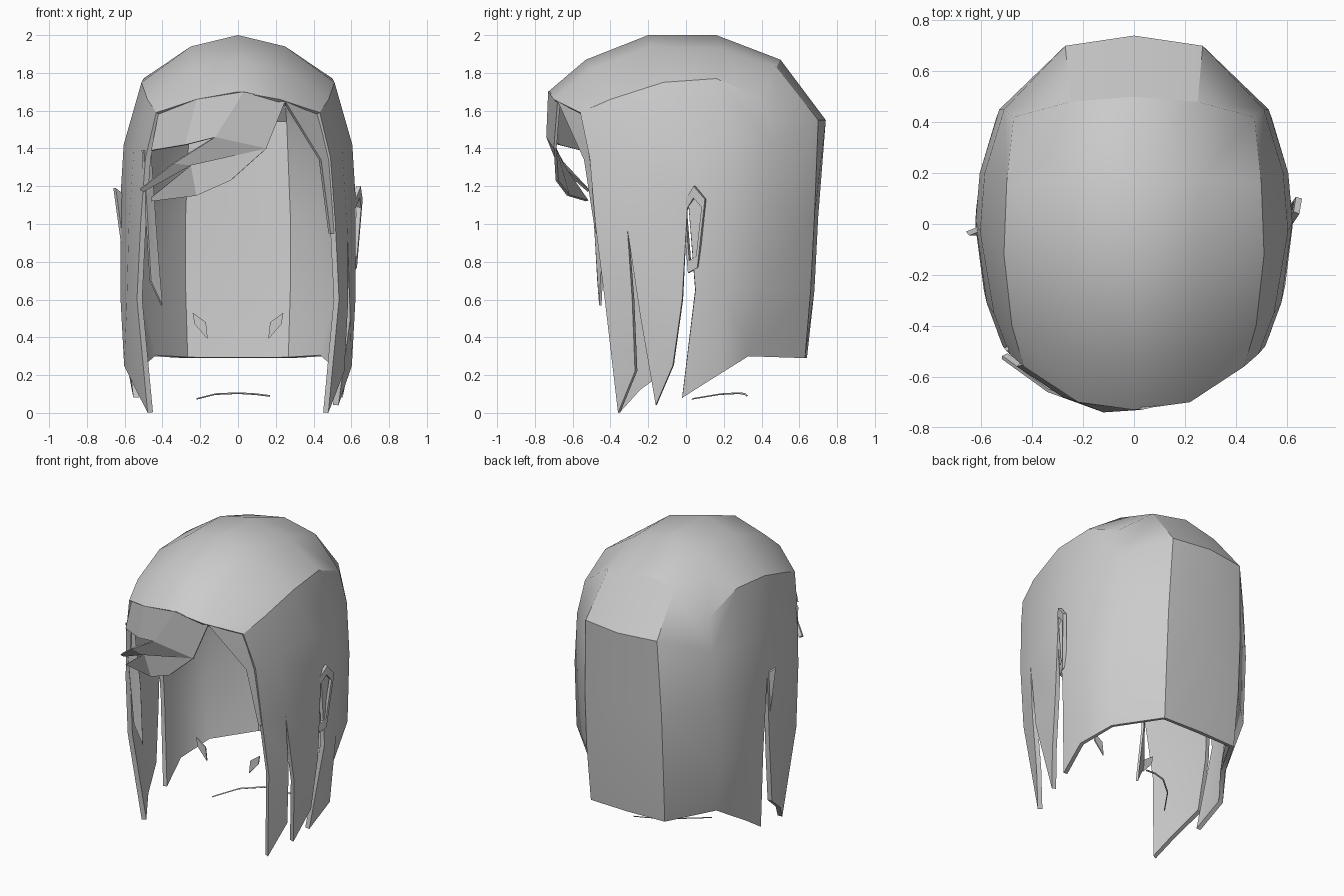
import bpy, bmesh
from math import pi
from mathutils import Vector

cube = bpy.data.objects.get("Cube")
if cube:
    bpy.data.objects.remove(cube, do_unlink=True)

grey = bpy.data.materials.new("hair_grey")
grey.use_nodes = True
grey.diffuse_color = (0.6, 0.6, 0.6, 1)
bsdf = next(n for n in grey.node_tree.nodes if n.type == 'BSDF_PRINCIPLED')
bsdf.inputs["Base Color"].default_value = (0.6, 0.6, 0.6, 1)


def build(name, grids, thickness, angle=30):
    """Skin each grid (a list of rows of points), weld, thicken inward, shade."""
    bm = bmesh.new()
    for grid in grids:
        rows = [[bm.verts.new(p) for p in row] for row in grid]
        for r, s in zip(rows, rows[1:]):
            for i in range(len(r) - 1):
                bm.faces.new((r[i], r[i + 1], s[i + 1], s[i]))
    bmesh.ops.remove_doubles(bm, verts=bm.verts, dist=0.002)
    bmesh.ops.recalc_face_normals(bm, faces=bm.faces)
    core = Vector((0, 0, 1))
    if sum(f.normal.dot(f.calc_center_median() - core) for f in bm.faces) < 0:
        bmesh.ops.reverse_faces(bm, faces=bm.faces)
    mesh = bpy.data.meshes.new(name)
    bm.to_mesh(mesh)
    bm.free()
    mesh.materials.append(grey)
    ob = bpy.data.objects.new(name, mesh)
    bpy.context.collection.objects.link(ob)
    bpy.ops.object.select_all(action='DESELECT')
    bpy.context.view_layer.objects.active = ob
    ob.select_set(True)
    if thickness:
        mod = ob.modifiers.new("thickness", 'SOLIDIFY')
        mod.thickness = thickness
        mod.offset = -1
        bpy.ops.object.modifier_apply(modifier=mod.name)
    bpy.ops.object.shade_smooth_by_angle(angle=angle * pi / 180)
    return ob


def flip(grid):
    return [[(-x, y, z) for x, y, z in row] for row in grid]


# Half-width of the hair at a height, narrowed toward front and back
WIDTHS = [(0, .53), (.3, .62), (1.1, .625), (1.43, .605), (1.6, .565), (1.77, .51), (2, .4)]


def side_point(y, z):
    for (z0, w0), (z1, w1) in zip(WIDTHS, WIDTHS[1:]):
        if z <= z1:
            w = w0 + (w1 - w0) * (z - z0) / (z1 - z0)
            break
    return (w * (1 - (y / 1.15) ** 2), y, z)


def side(columns):
    return [[side_point(*p) for p in col] for col in columns]


# Crown sections from fringe hem to nape: centre, middle, crease
edge = [side_point(*p) for p in
        [(-.56, 1.59), (-.40, 1.66), (-.12, 1.75), (.16, 1.77), (.42, 1.66), (.45, 1.44)]]
centre = [(0, -.73, 1.70), (0, -.53, 1.87), (0, -.2, 2), (0, .16, 2), (0, .5, 1.87), (0, .74, 1.55)]
middle = [(.22, -.70, 1.66), (.24, -.50, 1.82), (.25, -.18, 1.94), (.26, .18, 1.93),
          (.25, .48, 1.83), (.27, .70, 1.55)]
crown = [centre, middle, edge]

# Back panels hanging from the crown
nape = [[centre[5], (0, .70, 1.04), (0, .68, .65), (0, .64, .29)],
        [middle[5], (.29, .68, 1.04), (.29, .66, .65), (.28, .63, .29)],
        [edge[5]] + [side_point(*p) for p in [(.45, 1.1), (.41, .65)]] + [(.46, .33, .30)]]

# Side panels as columns of (y, z)
front_top = (-.48, 1.0)
notch = (-.31, .97)
slit = (.01, 1.14)
upper = side([[(-.56, 1.59), (-.51, 1.35), front_top],
              [(-.40, 1.66), (-.35, 1.4), notch],
              [(-.12, 1.75), (-.03, 1.42), slit],
              [(.16, 1.77), (.2, 1.43), (.2, 1.1)],
              [(.42, 1.66), (.45, 1.44), (.45, 1.1)]])
rear = side([[slit, (.05, .65), (-.02, .08)],
             [(.2, 1.1), (.2, .65), (.17, .2)],
             [(.45, 1.1), (.41, .65)] + [(.33, .30)]])
rear[2][2] = nape[2][3]
front_edge = [front_top, (-.43, .6), (-.36, 0)]
slit_edge = [slit, (-.02, .6), (-.07, .25)]
strand_front = side([front_edge, [notch, (-.285, .6), (-.27, .22)]])
strand_back = side([[notch, (-.24, .5), (-.16, .04)], slit_edge])
broad_strand = side([front_edge, [notch, (-.26, .55), (-.25, .12)], slit_edge])

shell = [crown, nape, upper, rear]
build("hair_shell", shell + [flip(g) for g in shell]
      + [strand_front, strand_back, flip(broad_strand)], .03)

# Fringe swept toward the model's right
a, b, c = (.03, -.73, 1.70), (-.12, -.74, 1.46), (.15, -.70, 1.40)
build("fringe_upper_lock", [[[(-.42, -.55, 1.59), (-.22, -.70, 1.66), a],
                             [(-.46, -.56, 1.39), (-.28, -.68, 1.42), b]]], .015, 15)
build("fringe_middle_lock", [[[a, b, (-.34, -.66, 1.32), (-.52, -.53, 1.18)],
                              [(.25, -.68, 1.65), c, (-.25, -.68, 1.31), (-.50, -.52, 1.17)]]], .015, 15)
build("fringe_lower_lock", [[[c, (-.25, -.66, 1.31), (-.46, -.56, 1.14)],
                             [(-.04, -.69, 1.23), (-.22, -.63, 1.15), (-.46, -.53, 1.12)]]], .015, 15)

# Hair closing the temple and the small lock at the right cheek
build("left_temple_lock", [[[(.25, -.68, 1.65), (.42, -.55, 1.59)],
                            [(.44, -.54, 1.34), (.48, -.51, 1.34)],
                            [(.49, -.48, .95), (.51, -.47, .95)]]], .02)
build("right_cheek_lock", [[[(-.50, -.50, 1.39), (-.46, -.47, 1.39)],
                            [(-.48, -.49, 1.05), (-.43, -.44, .95)],
                            [(-.46, -.47, .7), (-.40, -.46, .57)]]], .015)

# Ear ornaments: an open loop on the left, a slim fin on the right
outer = [(.61, -.02, 1.1), (.65, .04, 1.2), (.66, .10, 1.13), (.63, .06, .77), (.61, .01, .74)]
mid = Vector((.63, .035, .98))
inner = [tuple(mid + (Vector(p) - mid) * .72) for p in outer]
build("left_ear_loop", [[outer + outer[:1], inner + inner[:1]]], .025)
build("right_ear_fin", [[[(-.61, -.01, 1.15), (-.66, -.03, 1.19)],
                         [(-.61, -.01, .76), (-.62, -.03, .9)]]], .02)

# Small hanging plates and the thin neck band
plate = [[(.24, -.11, .53), (.17, -.11, .48)], [(.23, -.11, .47), (.16, -.11, .39)]]
build("left_pendant", [plate], .008)
build("right_pendant", [flip(plate)], .008)
band = [(-.22, .03, .07), (-.12, .18, .095), (0, .28, .10), (.09, .31, .095), (.17, .32, .085)]
build("neck_band", [[band, [(x, y + .008, z + .006) for x, y, z in band]]], .004)
